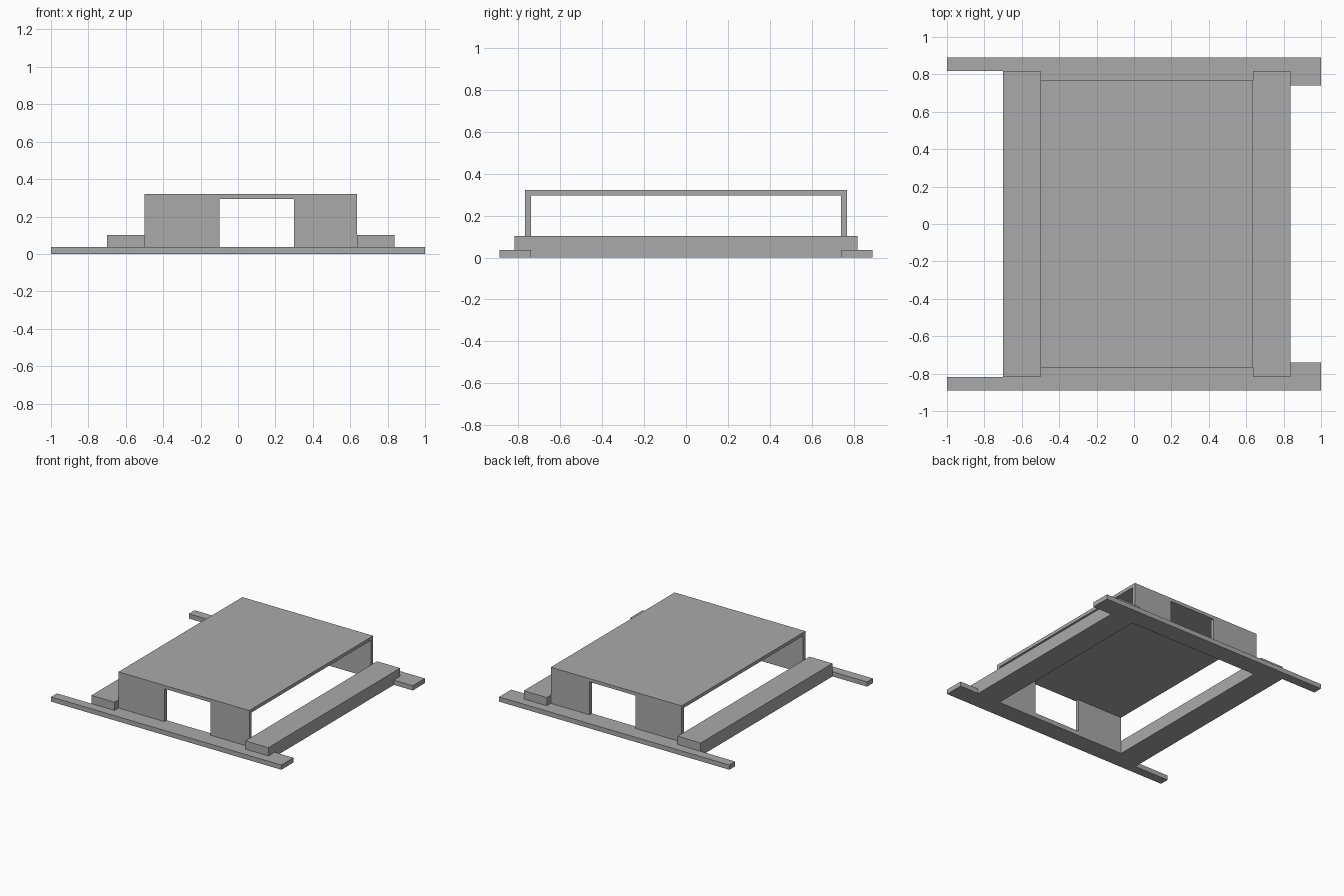
import bpy
import bmesh
from mathutils import Vector

cube = bpy.data.objects.get("Cube")
if cube:
    bpy.data.objects.remove(cube, do_unlink=True)

GREY = (0.4, 0.4, 0.4, 1.0)
grey = bpy.data.materials.new("plain grey")
grey.use_nodes = True
grey.diffuse_color = GREY
grey.node_tree.nodes["Principled BSDF"].inputs["Base Color"].default_value = GREY

# Shared dimensions
RAIL_TOP, BEAM_TOP, DECK_BOTTOM, DECK_TOP = 0.037, 0.102, 0.295, 0.321
INNER_LEFT, INNER_RIGHT = 0.636, -0.5
BEAM_WIDTH, BEAM_END = 0.2, 0.818
RAIL_OUT, WALL_OUT, WALL_IN = 0.89, 0.768, 0.74


def prism(name, points, offset):
    """Extrude a flat outline along an offset into a solid part."""
    bm = bmesh.new()
    face = bm.faces.new([bm.verts.new(p) for p in points])
    result = bmesh.ops.extrude_face_region(bm, geom=[face], use_keep_orig=True)
    moved = [v for v in result["geom"] if isinstance(v, bmesh.types.BMVert)]
    bmesh.ops.translate(bm, verts=moved, vec=Vector(offset))
    bmesh.ops.recalc_face_normals(bm, faces=bm.faces)
    mesh = bpy.data.meshes.new(name)
    bm.to_mesh(mesh)
    bm.free()
    mesh.materials.append(grey)
    obj = bpy.data.objects.new(name, mesh)
    bpy.context.collection.objects.link(obj)
    return obj


def box(name, x0, x1, y0, y1, z0, z1):
    outline = [(x0, y0, z0), (x1, y0, z0), (x1, y1, z0), (x0, y1, z0)]
    return prism(name, outline, (0, 0, z1 - z0))


# Long side beams
box("left_beam", INNER_LEFT, INNER_LEFT + BEAM_WIDTH, -BEAM_END, BEAM_END, 0, BEAM_TOP)
box("right_beam", INNER_RIGHT - BEAM_WIDTH, INNER_RIGHT, -BEAM_END, BEAM_END, 0, BEAM_TOP)

# Base rails, notched round the beams, with a wider foot at the left end
rail = [(-1, RAIL_OUT), (-1, BEAM_END), (INNER_RIGHT, BEAM_END),
        (INNER_RIGHT, WALL_IN), (INNER_LEFT, WALL_IN), (INNER_LEFT, BEAM_END),
        (INNER_LEFT + BEAM_WIDTH, BEAM_END), (INNER_LEFT + BEAM_WIDTH, WALL_IN),
        (1, WALL_IN), (1, RAIL_OUT)]

# End walls, each with an open doorway
wall = [(INNER_RIGHT, RAIL_TOP), (-0.1, RAIL_TOP), (-0.1, DECK_BOTTOM),
        (0.3, DECK_BOTTOM), (0.3, RAIL_TOP), (INNER_LEFT, RAIL_TOP),
        (INNER_LEFT, DECK_TOP), (INNER_RIGHT, DECK_TOP)]

for side, s in (("front", -1), ("back", 1)):
    prism(side + "_rail", [(x, s * y, 0) for x, y in rail], (0, 0, RAIL_TOP))
    prism(side + "_wall", [(x, s * WALL_IN, z) for x, z in wall],
          (0, s * (WALL_OUT - WALL_IN), 0))

# Raised deck between the walls
box("deck", INNER_RIGHT, INNER_LEFT, -WALL_IN, WALL_IN, DECK_BOTTOM, DECK_TOP)
